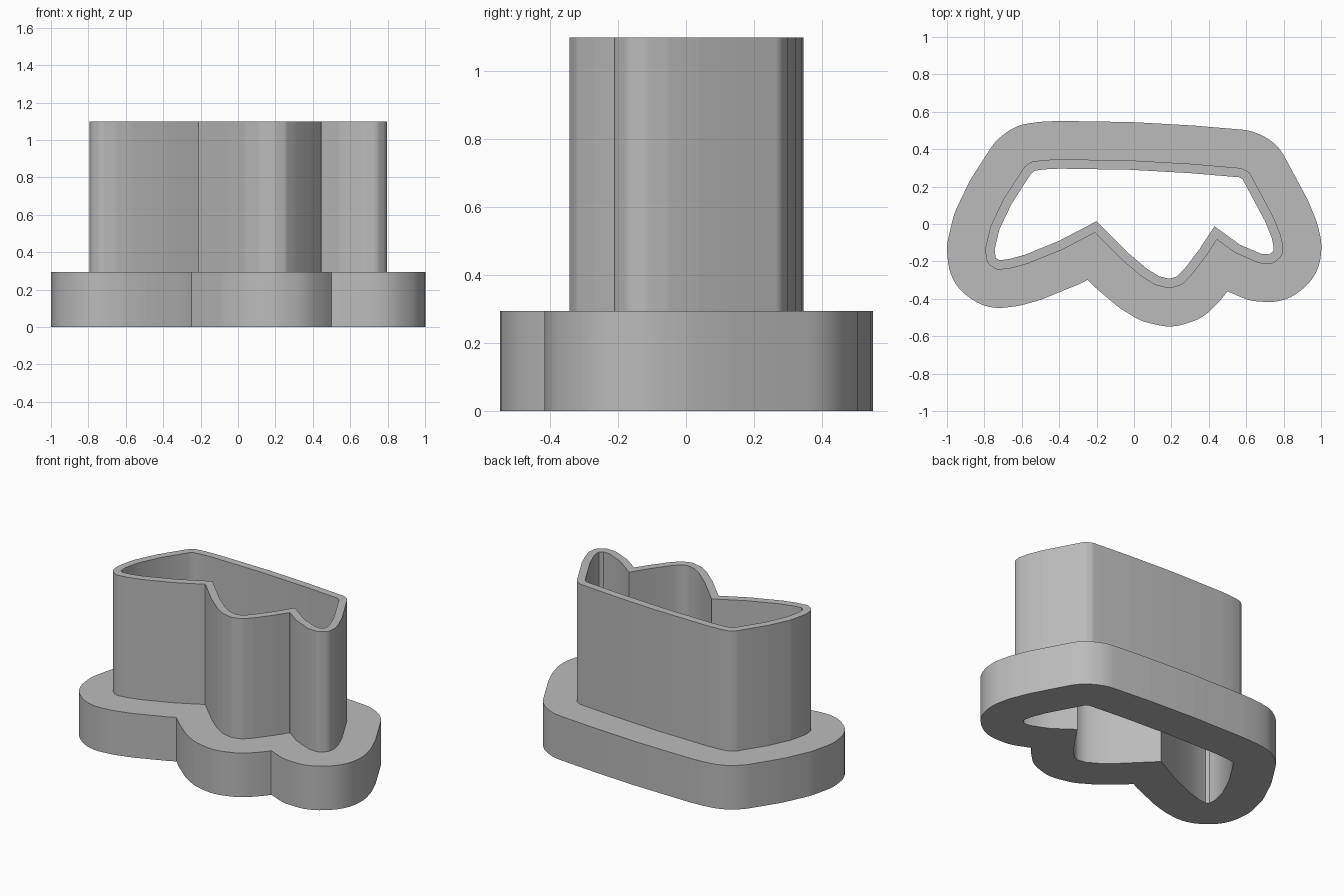
import bpy
import bmesh
import math
from mathutils import Vector
from mathutils.geometry import intersect_point_line

cube = bpy.data.objects.get("Cube")
if cube:
    bpy.data.objects.remove(cube, do_unlink=True)

grey = bpy.data.materials.new("plain grey")
grey.use_nodes = True
colour = (0.5, 0.5, 0.5, 1)
grey.diffuse_color = colour
grey.node_tree.nodes["Principled BSDF"].inputs["Base Color"].default_value = colour

# Cavity outline, clockwise from the back right corner
cavity = [Vector(p) for p in (
    (-.55, .27), (-.53, .285), (-.48, .292), (-.4, .296), (-.02, .29), (.3, .272),
    (.56, .25), (.58, .24), (.7, .016), (.735, -.07), (.747, -.12), (.745, -.145),
    (.725, -.162), (.68, -.16), (.565, -.11), (.43, -.012),
    (.35, -.135), (.27, -.24), (.23, -.28), (.19, -.293), (.135, -.28), (.07, -.24),
    (-.025, -.16), (-.2, .015),
    (-.4, -.09), (-.585, -.165), (-.665, -.187), (-.72, -.194), (-.74, -.18),
    (-.745, -.135), (-.72, -.03), (-.655, .107))]


def distance_to(point, outline):
    """Shortest distance from a point to a closed outline."""
    best = math.inf
    for i, b in enumerate(outline):
        a = outline[i - 1]
        foot, t = intersect_point_line(point, a, b)
        foot = a.lerp(b, min(max(t, 0), 1))
        best = min(best, (point - foot).length)
    return best


def grow(outline, d, step=0.004):
    """Offset outward with round corners, trimming where sides cross."""
    raw = []
    count = len(outline)
    for i in range(count):
        a, b, c = (outline[(i + k) % count] for k in range(3))
        u, v = (b - a).normalized(), (c - b).normalized()
        n, m = Vector((-u.y, u.x)), Vector((-v.y, v.x))
        parts = math.ceil((b - a).length / step)
        raw += [a.lerp(b, k / parts) + n * d for k in range(parts + 1)]
        turn = math.acos(max(-1, min(1, u.dot(v))))
        if u.x * v.y - u.y * v.x < 0:
            arcs = math.ceil(turn / math.radians(8))
            raw += [b + n.slerp(m, k / arcs) * d for k in range(1, arcs)]
    kept = []
    for p in raw:
        if distance_to(p, outline) > d - 0.0002:
            if not kept or (p - kept[-1]).length > 0.0005:
                kept.append(p)
    # Drop the points that lie along straight runs
    result = []
    for i, p in enumerate(kept):
        before = p - kept[i - 1]
        after = kept[(i + 1) % len(kept)] - p
        if before.length and after.length and before.angle(after) > 0.01:
            result.append(p)
    return result


def ring(name, outer, inner, bottom, top):
    """Extrude the band between two outlines."""
    curve = bpy.data.curves.new(name, "CURVE")
    curve.dimensions = "2D"
    curve.fill_mode = "BOTH"
    curve.extrude = (top - bottom) / 2
    for outline in (outer, inner):
        spline = curve.splines.new("POLY")
        spline.points.add(len(outline) - 1)
        for point, p in zip(spline.points, outline):
            point.co = (p.x, p.y, 0, 1)
        spline.use_cyclic_u = True
    helper = bpy.data.objects.new(name + " outline", curve)
    mesh = bpy.data.meshes.new_from_object(helper)
    bpy.data.objects.remove(helper)
    bpy.data.curves.remove(curve)

    bm = bmesh.new()
    bm.from_mesh(mesh)
    bmesh.ops.remove_doubles(bm, verts=bm.verts, dist=0.00005)
    bmesh.ops.translate(bm, verts=bm.verts, vec=(0, 0, (top + bottom) / 2))
    bmesh.ops.recalc_face_normals(bm, faces=bm.faces)
    for face in bm.faces:
        face.material_index = 0
    bm.to_mesh(mesh)
    bm.free()
    mesh.materials.clear()
    mesh.materials.append(grey)

    obj = bpy.data.objects.new(name, mesh)
    bpy.context.collection.objects.link(obj)
    bpy.ops.object.select_all(action="DESELECT")
    obj.select_set(True)
    bpy.context.view_layer.objects.active = obj
    bpy.ops.object.shade_smooth_by_angle(angle=math.radians(32))


# Wide grip flange and the thin upright wall on it
ring("base_flange", grow(cavity, 0.255), cavity, 0, 0.295)
ring("cutter_wall", grow(cavity, 0.05), cavity, 0.295, 1.1)
